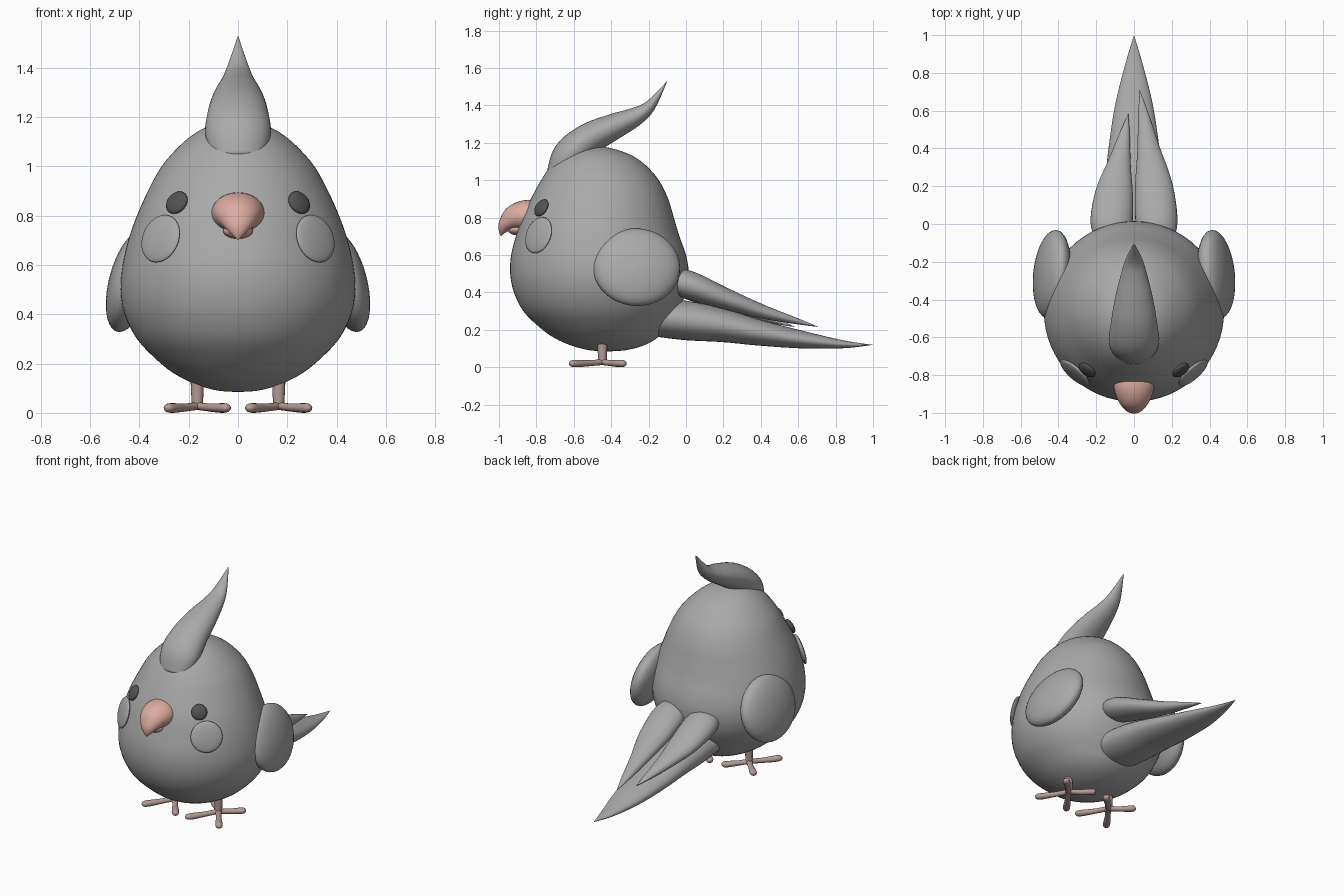
import bpy, bmesh, math
from mathutils import Vector, Matrix
from mathutils.bvhtree import BVHTree

if "Cube" in bpy.data.objects:
    bpy.data.objects.remove(bpy.data.objects["Cube"])


def material(name, r, g, b):
    m = bpy.data.materials.new(name)
    m.diffuse_color = (r, g, b, 1)
    m.use_nodes = True
    m.node_tree.nodes["Principled BSDF"].inputs["Base Color"].default_value = m.diffuse_color
    return m


GREY = material("plumage grey", 0.40, 0.40, 0.40)
DARK = material("eye dark grey", 0.085, 0.085, 0.085)
PINK = material("beak pink", 0.72, 0.41, 0.35)
SKIN = material("foot pink grey", 0.46, 0.33, 0.30)


def finish(name, bm, mat):
    """Turn a bmesh into a smooth-shaded object."""
    bmesh.ops.remove_doubles(bm, verts=bm.verts, dist=1e-5)
    bmesh.ops.recalc_face_normals(bm, faces=bm.faces)
    for f in bm.faces:
        f.smooth = True
    me = bpy.data.meshes.new(name)
    bm.to_mesh(me)
    bm.free()
    me.materials.append(mat)
    ob = bpy.data.objects.new(name, me)
    bpy.context.collection.objects.link(ob)
    return ob


def spline(stations, steps):
    """Catmull-Rom through stations of any width."""
    p = [stations[0]] + list(stations) + [stations[-1]]
    out = []
    for i in range(1, len(p) - 2):
        for s in range(steps):
            t = s / steps
            out.append([0.5 * (2 * b + (c - a) * t + (2 * a - 5 * b + 4 * c - d) * t * t
                               + (3 * b - a - 3 * c + d) * t ** 3)
                        for a, b, c, d in zip(p[i - 1], p[i], p[i + 1], p[i + 2])])
    return out + [list(stations[-1])]


def loft(name, stations, mat, side=(1, 0, 0), axis=None, segs=32, steps=5):
    """Skin elliptical rings; a station is x, y, z, half width, half thickness."""
    rows = spline(stations, steps)
    bm = bmesh.new()
    rings = []
    for i, row in enumerate(rows):
        c = Vector(row[:3])
        w, h = max(row[3], 0), max(row[4], 0)
        a, b = rows[max(i - 1, 0)], rows[min(i + 1, len(rows) - 1)]
        t = Vector(axis) if axis else (Vector(b[:3]) - Vector(a[:3])).normalized()
        u = Vector(side)
        u = (u - t * u.dot(t)).normalized()
        v = t.cross(u)
        rings.append([bm.verts.new(c + u * w * math.cos(k * math.tau / segs)
                                   + v * h * math.sin(k * math.tau / segs))
                      for k in range(segs)])
    for r, s in zip(rings, rings[1:]):
        for k in range(segs):
            n = (k + 1) % segs
            bm.faces.new((r[k], r[n], s[n], s[k]))
    for ring, row in ((rings[0], rows[0]), (rings[-1], rows[-1])):
        if row[3] > 0:
            bm.faces.new(ring)
    return finish(name, bm, mat)


def ellipsoid(name, loc, radii, mat, rot=None):
    bm = bmesh.new()
    m = Matrix.Translation(loc) @ (rot or Matrix()) @ Matrix.Diagonal((*radii, 1))
    bmesh.ops.create_uvsphere(bm, u_segments=32, v_segments=20, radius=1, matrix=m)
    return finish(name, bm, mat)


# Egg-shaped body: height, half width, front y, back y
profile = [(.085, 0, -.42, -.42), (.09, .08, -.51, -.33), (.115, .17, -.61, -.23),
           (.16, .26, -.71, -.15), (.22, .335, -.79, -.10), (.3, .41, -.87, -.045),
           (.4, .46, -.92, 0), (.5, .477, -.94, .015), (.6, .468, -.935, 0),
           (.7, .445, -.91, -.035), (.8, .41, -.88, -.065), (.9, .365, -.83, -.095),
           (1.0, .31, -.775, -.145), (1.08, .24, -.72, -.215), (1.13, .18, -.665, -.285),
           (1.16, .125, -.6, -.36), (1.177, .06, -.53, -.43), (1.18, 0, -.48, -.48)]
body = loft("body", [(0, (f + b) / 2, z, w, (b - f) / 2) for z, w, f, b in profile],
            GREY, axis=(0, 0, 1), segs=64, steps=3)
skin = BVHTree.FromPolygons([v.co for v in body.data.vertices],
                            [p.vertices for p in body.data.polygons])

# Swept-back head crest
loft("crest", [(0, -.69, 1.02, .10, .06), (0, -.625, 1.13, .133, .09), (0, -.52, 1.22, .122, .085),
               (0, -.39, 1.285, .10, .07), (0, -.27, 1.34, .07, .05),
               (0, -.19, 1.40, .045, .03), (0, -.10, 1.53, 0, 0)], GREY)

# Long tail and the two unequal feathers above it
loft("tail", [(0, -.2, .27, .17, .10), (0, 0, .25, .168, .105), (0, .2, .222, .155, .088),
              (0, .4, .183, .135, .068), (0, .64, .145, .098, .045),
              (0, .85, .122, .045, .02), (0, 1, .12, 0, 0)], GREY)
for label, sx, sy in (("right", 1, 1), ("left", -1, .82)):
    loft(label + "_upper_tail_feather",
         [(sx * x, y * sy, z, w, h) for x, y, z, w, h in
          ((.12, -.12, .47, .07, .045), (.12, 0, .445, .11, .075), (.105, .2, .37, .10, .058),
           (.077, .4, .3, .06, .038), (.05, .58, .25, .028, .018), (.03, .71, .215, 0, 0))], GREY)

# Hooked beak with a small lower half
loft("upper_beak", [(0, -.79, .81, .10, .08), (0, -.86, .81, .107, .083), (0, -.92, .795, .09, .07),
                    (0, -.963, .762, .06, .043), (0, -.982, .73, .032, .022),
                    (0, -.99, .70, 0, 0)], PINK)
ellipsoid("lower_beak", (0, -.90, .738), (.06, .055, .032), PINK)

for label, s in (("right", 1), ("left", -1)):
    # Eyes and round cheek patches resting on the body surface
    for part, x, z, r, thick, mat in (("eye", .245, .85, .05, .02, DARK),
                                      ("cheek", .31, .705, .10, .02, GREY)):
        hit, normal, _, _ = skin.ray_cast(Vector((s * x, -3, z)), Vector((0, 1, 0)))
        if normal.y > 0:
            normal = -normal
        rot = normal.to_track_quat('Z', 'Y').to_matrix().to_4x4()
        ellipsoid(f"{label}_{part}", hit + normal * .006, (r, r, thick), mat, rot)

    # Rounded wing, lower edge and front tilted outward
    tilt = Matrix.Rotation(s * math.radians(6), 4, 'Z') @ Matrix.Rotation(s * math.radians(-15), 4, 'Y')
    ellipsoid(label + "_wing", (s * .435, -.265, .535), (.085, .235, .213), GREY, tilt)

    # Leg and four splayed toes
    lx, ly = s * .165, -.447
    loft(label + "_leg", [(lx, ly, .015, .024, .024), (lx, ly, .06, .024, .024),
                          (lx, ly, .18, .03, .03)], SKIN, segs=16, steps=2)
    for i, (dx, dy) in enumerate(((-.12, -.165), (.12, -.165), (-.115, .115), (.115, .115))):
        toe = [(lx + dx * t, ly + dy * t, z, w, h) for t, z, w, h in
               ((0, .028, .02, .016), (.4, .022, .017, .016), (.75, .02, .022, .019),
                (.95, .02, .022, .019), (1.04, .02, .014, .012), (1.07, .02, 0, 0))]
        loft(f"{label}_toe_{i + 1}", toe, SKIN, side=(-dy, dx, 0), segs=16, steps=3)
